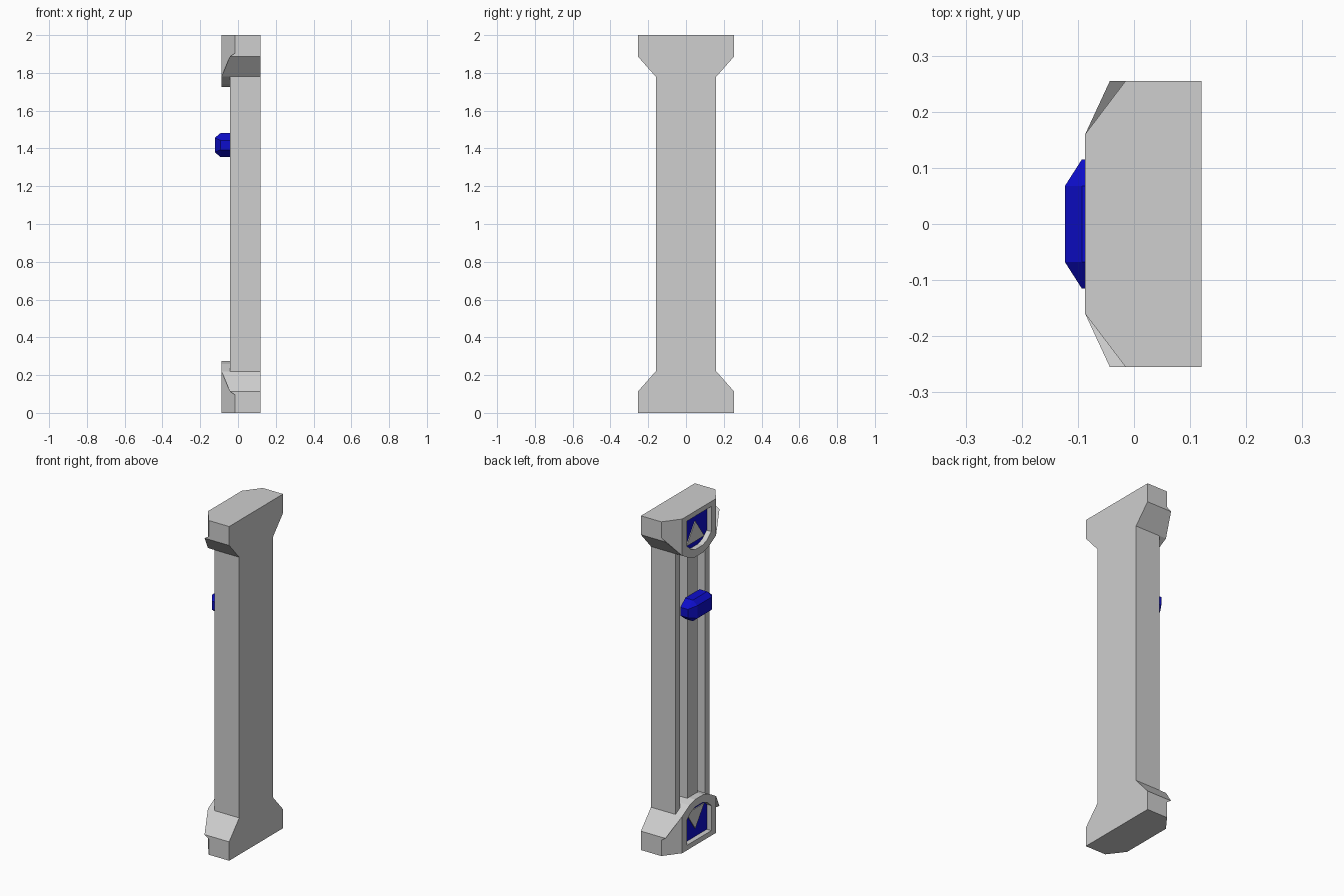
import bpy
import bmesh

old = bpy.data.objects.get("Cube")
if old:
    bpy.data.objects.remove(old, do_unlink=True)


def material(name, colour):
    m = bpy.data.materials.new(name)
    m.use_nodes = True
    m.diffuse_color = colour
    m.node_tree.nodes["Principled BSDF"].inputs["Base Color"].default_value = colour
    return m


GREY = material("light grey", (0.62, 0.62, 0.62, 1))
BLUE = material("deep blue", (0.004, 0.004, 0.6, 1))


def finish(name, bm, *mats):
    bmesh.ops.recalc_face_normals(bm, faces=bm.faces)
    mesh = bpy.data.meshes.new(name)
    bm.to_mesh(mesh)
    bm.free()
    for m in mats:
        mesh.materials.append(m)
    obj = bpy.data.objects.new(name, mesh)
    bpy.context.collection.objects.link(obj)
    return obj


def prism(name, points, axis, low, high, mat):
    """Extrude a 2D outline along x (points are y, z) or z (points are x, y)."""
    bm = bmesh.new()

    def place(p, h):
        return (h, p[0], p[1]) if axis == "x" else (p[0], p[1], h)
    a = [bm.verts.new(place(p, low)) for p in points]
    b = [bm.verts.new(place(p, high)) for p in points]
    bm.faces.new(a)
    bm.faces.new(b)
    for i in range(len(a)):
        j = (i + 1) % len(a)
        bm.faces.new((a[i], a[j], b[j], b[i]))
    return finish(name, bm, mat)


def mirrored(half):
    return half + [(-y, z) for y, z in reversed(half)]


BACK, FACE, RAIL = 0.12, -0.087, -0.043

# Column: two outer rails and a centre bar joined by a back plate
half = [(BACK, 0.16), (RAIL, 0.16), (RAIL, 0.12), (0.03, 0.12), (0.03, 0.047), (RAIL, 0.047)]
column = half + [(x, -y) for x, y in reversed(half)]
prism("column", column, "z", 0.2, 1.8, GREY)


# End cap: flared block with cut corners, an arched edge and a recessed window
def end_cap(name, top):
    bm = bmesh.new()

    def v(x, y, z):
        return bm.verts.new((x, y, 2 - z if top else z))

    def face(*verts):
        return bm.faces.new(verts)

    arch = mirrored([(0.16, 0), (0.16, 0.22), (0.09, 0.26), (0.04, 0.275)])
    window = mirrored([(0.115, 0.03), (0.115, 0.18), (0.075, 0.215), (0.035, 0.23)])
    front = [v(FACE, *p) for p in arch]
    rim = [v(FACE, *p) for p in window]
    floor = [v(FACE + 0.03, *p) for p in window]
    n = len(front)
    for i in range(n):
        j = (i + 1) % n
        face(front[i], front[j], rim[j], rim[i])
        face(rim[i], rim[j], floor[j], floor[i])
    face(*floor).material_index = 1

    sides = []
    for s, low, high in ((1, front[0], front[1]), (-1, front[-1], front[-2])):
        a = v(-0.015, s * 0.255, 0)
        b = v(-0.015, s * 0.255, 0.095)
        c = v(RAIL, s * 0.255, 0.113)
        d = v(BACK, s * 0.255, 0.113)
        e = v(BACK, s * 0.16, 0.22)
        g = v(BACK, s * 0.255, 0)
        face(low, a, b, high)
        face(b, c, high)
        face(c, d, e, high)
        face(a, b, c, d, g)
        sides.append((a, d, e, g))
    (a, d, e, g), (a2, d2, e2, g2) = sides
    face(front[0], a, g, g2, a2, front[-1])
    face(g, d, e, e2, d2, g2)
    rear = [e] + [v(BACK - 0.01, *p) for p in arch[2:-2]] + [e2]
    for i in range(len(rear) - 1):
        face(front[i + 1], front[i + 2], rear[i + 1], rear[i])
    face(*rear)
    finish(name, bm, GREY, BLUE)

    # Arrow plate on the window floor
    arrow = [(y, 2 - z if top else z) for y, z in ((0.085, 0.2), (-0.085, 0.2), (0, 0.08))]
    prism(name + "_arrow", arrow, "x", FACE + 0.025, FACE + 0.031, GREY)


end_cap("lower_cap", False)
end_cap("upper_cap", True)

# Slider knob: faceted block bridging the rails
bm = bmesh.new()
for x, y, z in ((RAIL, 0.115, 0.025), (RAIL, 0.068, 0.063), (-0.093, 0.115, 0.025),
                (-0.093, 0.068, 0.063), (-0.123, 0.068, 0.038)):
    for sy in (-1, 1):
        for sz in (-1, 1):
            bm.verts.new((x, sy * y, 1.418 + sz * z))
bmesh.ops.convex_hull(bm, input=bm.verts)
bmesh.ops.dissolve_limit(bm, angle_limit=0.02, verts=bm.verts, edges=bm.edges)
finish("slider_knob", bm, BLUE)
